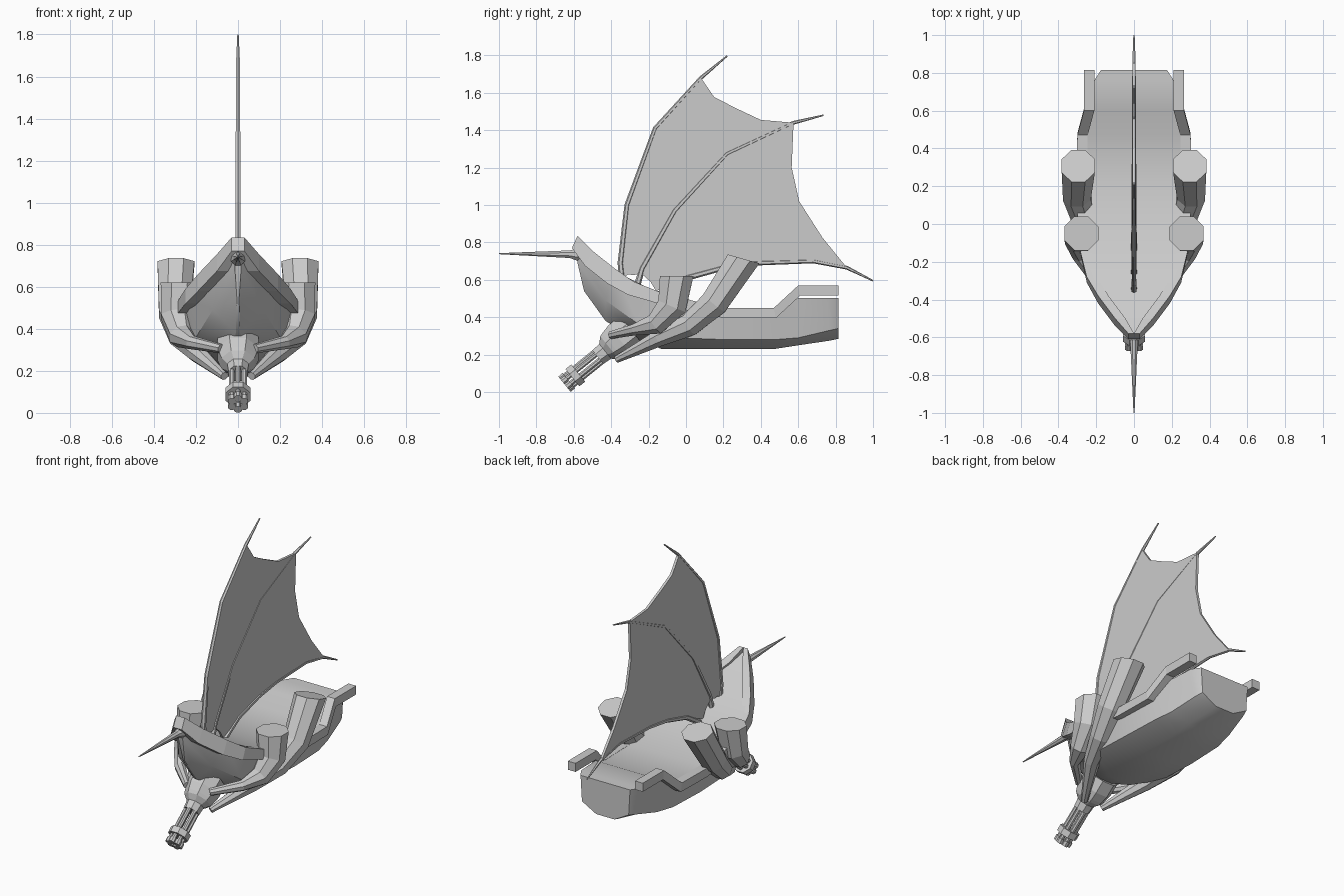
import bpy, bmesh, math
from mathutils import Vector as V

if "Cube" in bpy.data.objects:
    bpy.data.objects.remove(bpy.data.objects["Cube"])


def finish(name, bm, mirror=False, smooth=False):
    bmesh.ops.recalc_face_normals(bm, faces=bm.faces)
    me = bpy.data.meshes.new(name)
    bm.to_mesh(me)
    bm.free()
    ob = bpy.data.objects.new(name, me)
    bpy.context.collection.objects.link(ob)
    if mirror:
        ob.modifiers.new("Mirror", 'MIRROR')
    if smooth:
        bpy.ops.object.select_all(action='DESELECT')
        bpy.context.view_layer.objects.active = ob
        ob.select_set(True)
        bpy.ops.object.shade_smooth_by_angle(angle=math.radians(30))
    return ob


def loft(bm, rings):
    vs = [[bm.verts.new(p) for p in r] for r in rings]
    n = len(vs[0])
    for a, b in zip(vs, vs[1:]):
        for i in range(n):
            j = (i + 1) % n
            bm.faces.new((a[i], a[j], b[j], b[i]))
    bm.faces.new(vs[0])
    bm.faces.new(vs[-1])


def tube(bm, pts, radii, n=8, end=None):
    """Polygonal tube along pts; end optionally sets the last ring's normal."""
    pts = [V(p) for p in pts]
    rings = []
    for k, (p, r) in enumerate(zip(pts, radii)):
        t = (pts[min(k + 1, len(pts) - 1)] - pts[max(k - 1, 0)]).normalized()
        if end and k == len(pts) - 1:
            t = V(end).normalized()
        u = (V((1, 0, 0)) - t * t.x).normalized()
        w = t.cross(u)
        rings.append([p + r * (u * math.cos(a) + w * math.sin(a))
                      for a in (2 * math.pi * (i + .5) / n for i in range(n))])
    loft(bm, rings)


# Hull: stations of sheer, chine and keel points on the right side
stations = [
    ((.02, -.58, .80), (.015, -.58, .69), (.005, -.545, .54)),
    ((.17, -.385, .65), (.12, -.43, .49), (.01, -.43, .38)),
    ((.25, -.20, .555), (.20, -.25, .36), (.03, -.28, .29)),
    ((.28, 0, .492), (.25, -.05, .29), (.08, -.13, .23)),
    ((.275, .21, .449), (.25, .22, .28), (.10, .22, .23)),
    ((.265, .47, .449), (.24, .47, .28), (.10, .47, .23)),
    ((.22, .60, .503), (.215, .60, .29), (.09, .60, .25)),
    ((.21, .76, .503), (.18, .77, .33), (.07, .77, .275)),
    ((.175, .815, .503), (.165, .815, .34), (.065, .815, .285))]
bm = bmesh.new()
loft(bm, [list(s) + [(-x, y, z) for x, y, z in reversed(s)] for s in stations])
finish("hull", bm, smooth=True)

# Gunwale rails: outer x, y, top z, rake of the outer face, depth
rail = [(.03, -.58, .835, -.03, .065), (.10, -.50, .755, -.04, .08),
        (.19, -.38, .66, -.04, .08), (.25, -.28, .59, -.03, .07),
        (.285, -.14, .535, -.015, .06), (.30, .05, .485, 0, .06),
        (.305, .21, .45, 0, .055), (.30, .47, .45, .01, .055),
        (.265, .60, .57, .01, .055), (.265, .815, .57, 0, .055)]
bm = bmesh.new()
rings = []
for x, y, z, dy, dz in rail:
    xi = max(0, x - .055)
    rings.append([(x, y, z), (xi, y, z), (xi, y + dy, z - dz), (x, y + dy, z - dz)])
loft(bm, rings)
finish("gunwale_rail", bm, True)

# Bowsprit spike with collar
bm = bmesh.new()
tube(bm, [(0, -.565, .735), (0, -.58, .735), (0, -.62, .737), (0, -1, .74)],
     [.035, .036, .022, .003])
finish("bowsprit", bm)

# Funnels sweeping up the hull sides
bm = bmesh.new()
tube(bm, [(.08, -.40, .305), (.22, -.27, .335), (.268, -.16, .365),
          (.287, -.075, .46), (.278, -.05, .62)],
     [.022, .033, .062, .085, .097], end=(0, 0, 1))
finish("front_funnel", bm, True)
bm = bmesh.new()
tube(bm, [(.065, -.37, .175), (.20, -.14, .29), (.265, .02, .36),
          (.302, .15, .475), (.295, .308, .712)],
     [.02, .048, .065, .08, .095], end=(0, .27, .96))
finish("rear_funnel", bm, True)

# Rotary gun slung under the bow, measured back from the muzzle
muzzle, back = V((0, -.65, .042)), V((0, .78, .63)).normalized()
side, up = V((1, 0, 0)), V((0, -.63, .78)).normalized()


def on_axis(t, a=0, r=0):
    return muzzle + back * t + r * (side * math.cos(a) + up * math.sin(a))


def turned(name, prof):
    b = bmesh.new()
    tube(b, [on_axis(t) for t, _ in prof], [r for _, r in prof])
    finish(name, b)


turned("gun_housing", [(.23, .05), (.28, .055), (.31, .085), (.33, .092),
                       (.38, .105), (.46, .105)])
turned("barrel_clamp", [(.055, .064), (.095, .064)])
bm = bmesh.new()
for i in range(6):
    a = math.pi * (i + .5) / 3
    tube(bm, [on_axis(t, a, .034) for t in (0, .03, .0301, .27)],
         [.02, .02, .014, .014])
finish("gun_barrels", bm)

# Sail ribs on the centre plane, as (y, z)
ribs = {
    "front_rib": [(-.335, .54), (-.35, .69), (-.315, 1.0), (-.165, 1.41), (.08, 1.68), (.22, 1.797)],
    "middle_rib": [(-.275, .52), (-.235, .66), (-.06, .97), (.22, 1.275), (.575, 1.44), (.735, 1.48)],
    "lower_rib": [(-.18, .50), (.0, .61), (.2, .665), (.38, .69), (.68, .70), (.86, .665), (1, .595)]}
for name, path in ribs.items():
    bm = bmesh.new()
    n = len(path)
    tube(bm, [(0, y, z) for y, z in path],
         [.018 - .008 * i / (n - 2) if i < n - 1 else .004 for i in range(n)], 6)
    finish(name, bm)

# Scalloped sail membrane stretched between the ribs
outline = (ribs["front_rib"][1:5]
           + [(.15, 1.578), (.262, 1.52), (.40, 1.455), (.575, 1.44),
              (.565, 1.2), (.605, 1.02), (.73, .825)]
           + ribs["lower_rib"][5:0:-1]
           + [(-.16, .54), (-.19, .59), (-.24, .635), (-.28, .625), (-.31, .63), (-.345, .6)])
bm = bmesh.new()
loft(bm, [[(x, y, z) for y, z in outline] for x in (-.008, .008)])
finish("sail", bm)
